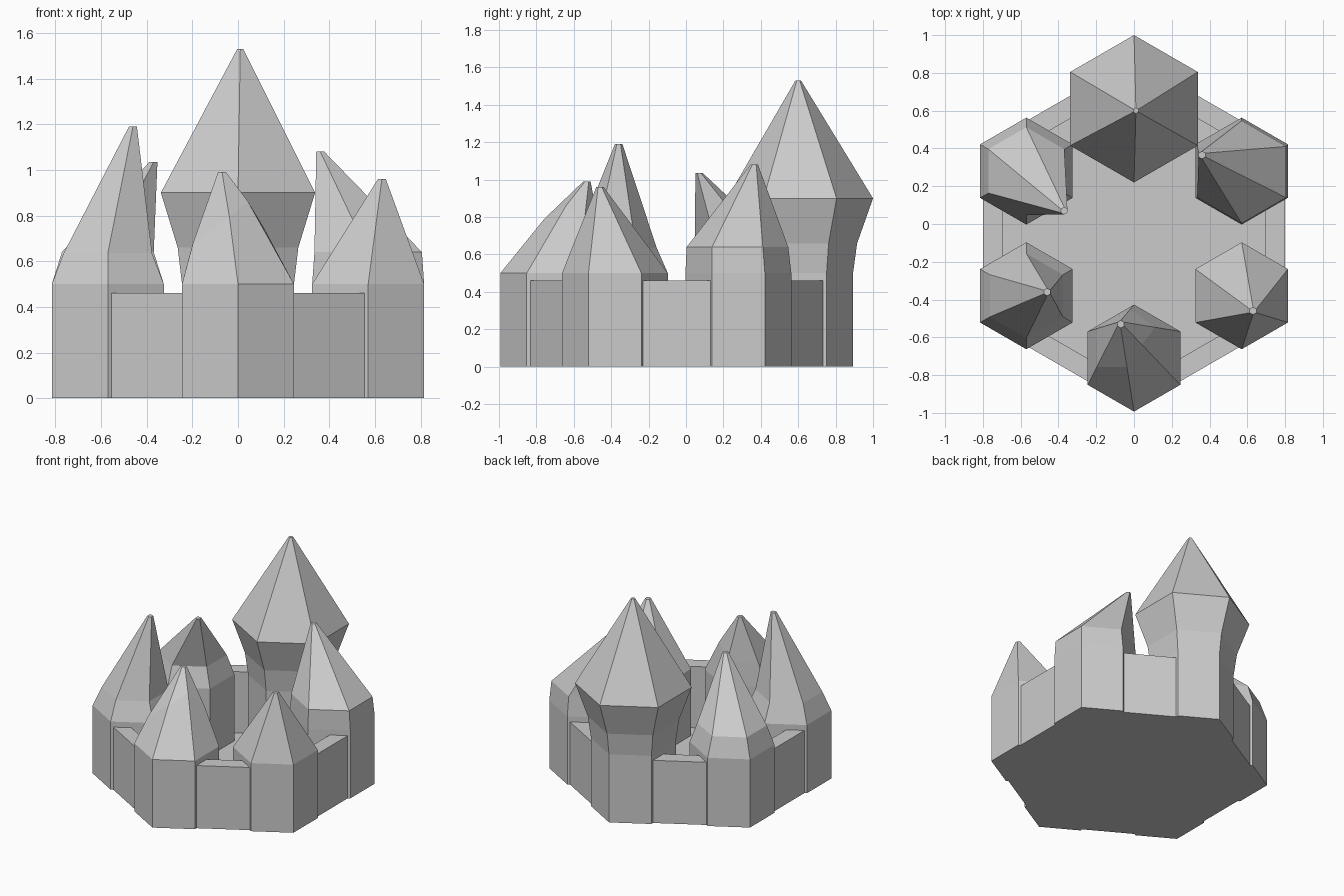
import bpy, bmesh, math
from mathutils import Vector

cube = bpy.data.objects.get("Cube")
if cube:
    bpy.data.objects.remove(cube)

stone = bpy.data.materials.new("grey_stone")
stone.use_nodes = True
stone.diffuse_color = (0.6, 0.6, 0.6, 1)
stone.node_tree.nodes["Principled BSDF"].inputs["Base Color"].default_value = stone.diffuse_color

CENTRE_Y = -0.05      # centre of the courtyard
TOWER_R = 0.283       # corner radius of a tower
EAVE = 0.5            # top of the upright tower walls


def hexagon(x, y, z, r):
    """Six corners, starting at the front and going counter-clockwise."""
    angles = [math.radians(60 * i - 90) for i in range(6)]
    return [Vector((x + r * math.cos(a), y + r * math.sin(a), z)) for a in angles]


def loft(name, rings, closed=False):
    """Skin a stack of hexagons; closed joins the last ring to the first."""
    bm = bmesh.new()
    loops = [[bm.verts.new(p) for p in ring] for ring in rings]
    pairs = list(zip(loops, loops[1:]))
    if closed:
        pairs.append((loops[-1], loops[0]))
    else:
        bm.faces.new(loops[0][::-1])
        bm.faces.new(loops[-1])
    for low, high in pairs:
        for i in range(6):
            j = (i + 1) % 6
            bm.faces.new((low[i], low[j], high[j], high[i]))
    bmesh.ops.recalc_face_normals(bm, faces=bm.faces)
    mesh = bpy.data.meshes.new(name)
    bm.to_mesh(mesh)
    bm.free()
    mesh.materials.append(stone)
    obj = bpy.data.objects.new(name, mesh)
    bpy.context.collection.objects.link(obj)
    return obj


def leaning_tower(name, x, y, tip, ring):
    """Hexagonal tower; ring gives the roof's bend between eave and tip."""
    eave = hexagon(x, y, EAVE, TOWER_R)
    top = hexagon(*tip, 0.02)
    loft(name, [hexagon(x, y, 0, TOWER_R), eave, ring(eave, top), top])


def shoulder(x, y, z, scale):
    """Level bend in the roof."""
    return lambda eave, top: hexagon(x, y, z, TOWER_R * scale)


def pinched(amounts, bulge):
    """Uneven bend: each corner is pulled its own way towards the tip."""
    def ring(eave, top):
        return [e.lerp(t, a) + Vector((0, 0, bulge))
                for e, t, a in zip(eave, top, amounts)]
    return ring


# Courtyard floor and ring wall
loft("courtyard_floor", [hexagon(0, CENTRE_Y, z, 0.85) for z in (0, 0.01)])
wall = [(0.924, 0), (0.924, 0.46), (0.803, 0.46), (0.803, 0)]
loft("ring_wall", [hexagon(0, CENTRE_Y, z, r) for r, z in wall], closed=True)

# Great tower at the back, with a flared cap
back_y = 0.61
great = [(TOWER_R, 0), (TOWER_R, EAVE), (0.305, 0.66), (0.39, 0.9)]
loft("back_great_tower", [hexagon(0, back_y, z, r) for r, z in great]
     + [hexagon(0.01, 0.6, 1.53, 0.015)])

# Five smaller towers with leaning roofs
side_x, front_y, rear_y = 0.57, -0.38, 0.28
leaning_tower("front_tower", 0, -0.71, (-0.07, -0.53, 0.99),
              pinched((0.53, 0.68, 0.45, 0.3, 0.28, 0.3), 0.03))
leaning_tower("front_left_tower", side_x, front_y, (0.63, -0.46, 0.96),
              pinched((0.48, 0.58, 0.68, 0.45, 0.28, 0.28), 0))
leaning_tower("front_right_tower", -side_x, front_y, (-0.46, -0.36, 1.19),
              shoulder(-side_x, front_y, 0.635, 0.79))
leaning_tower("back_left_tower", side_x, rear_y, (0.36, 0.365, 1.08),
              shoulder(side_x, rear_y - 0.005, 0.64, 0.96))
leaning_tower("back_right_tower", -side_x, rear_y, (-0.37, 0.07, 1.035),
              shoulder(-side_x, rear_y, 0.64, 0.82))
